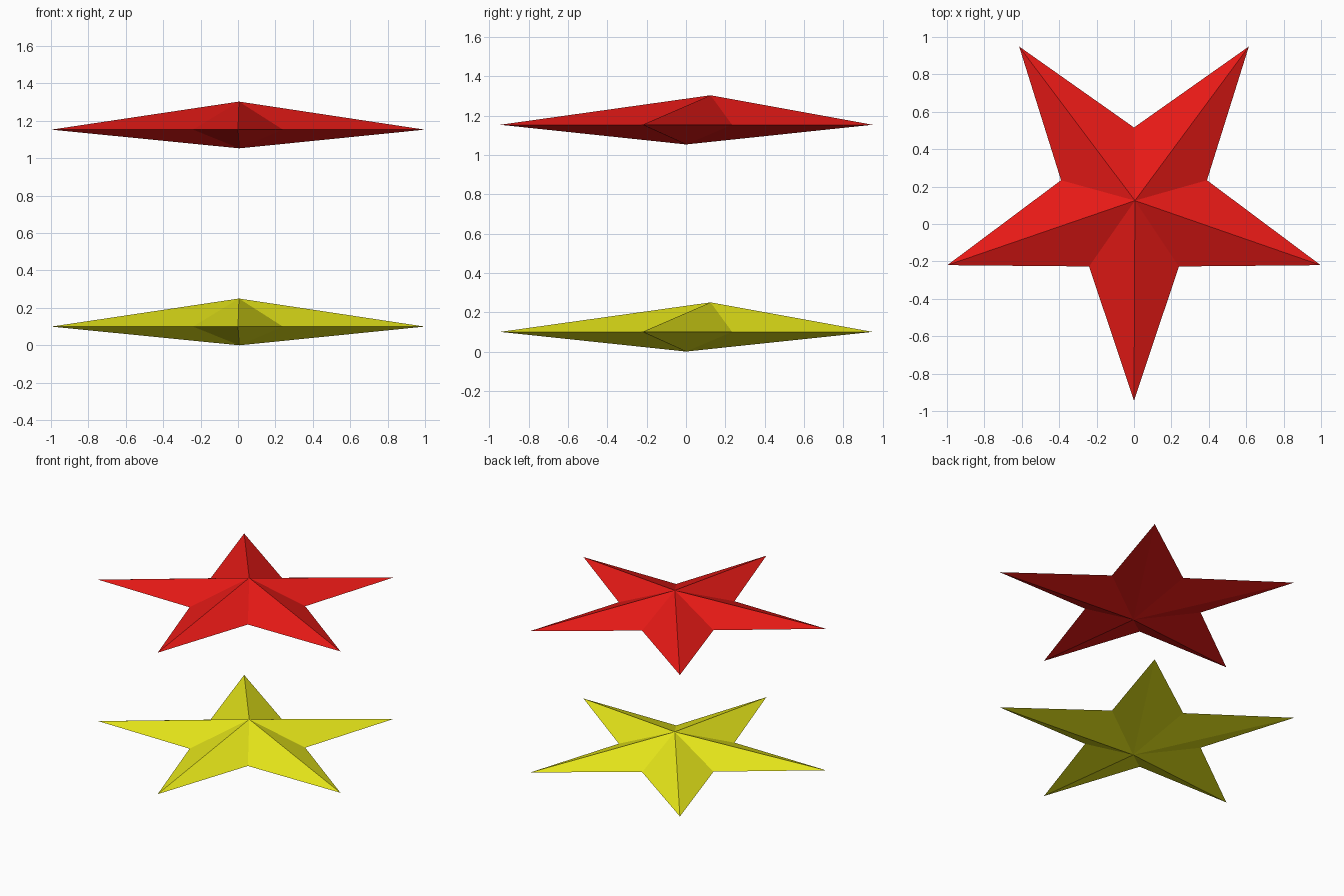
import bpy

if "Cube" in bpy.data.objects:
    bpy.data.objects.remove(bpy.data.objects["Cube"])

# Right half of the five-pointed outline, front tip to back notch
HALF = [(0, -0.945), (0.24, -0.227), (0.998, -0.22), (0.39, 0.234), (0.614, 0.949), (0, 0.516)]
OUTLINE = HALF + [(-x, y) for x, y in HALF[-2:0:-1]]


def faceted_star(name, base, color):
    """Flat-faced star: a rim outline joined to an upper and a lower apex."""
    n = len(OUTLINE)
    verts = [(x, y, base + 0.10) for x, y in OUTLINE]
    verts += [(0.005, 0.125, base + 0.25), (0.007, 0.0, base)]
    faces = []
    for i in range(n):
        j = (i + 1) % n
        faces += [(i, j, n), (j, i, n + 1)]
    mesh = bpy.data.meshes.new(name)
    mesh.from_pydata(verts, [], faces)
    mesh.update()
    mat = bpy.data.materials.new(name + "_paint")
    mat.diffuse_color = color
    mat.use_nodes = True
    mat.node_tree.nodes["Principled BSDF"].inputs["Base Color"].default_value = mat.diffuse_color
    mesh.materials.append(mat)
    obj = bpy.data.objects.new(name, mesh)
    bpy.context.collection.objects.link(obj)
    return obj


# Two identical stars, stacked
faceted_star("lower_yellow_star", 0.0, (0.8, 0.8, 0.01, 1))
faceted_star("upper_red_star", 1.053, (0.8, 0.01, 0.008, 1))
